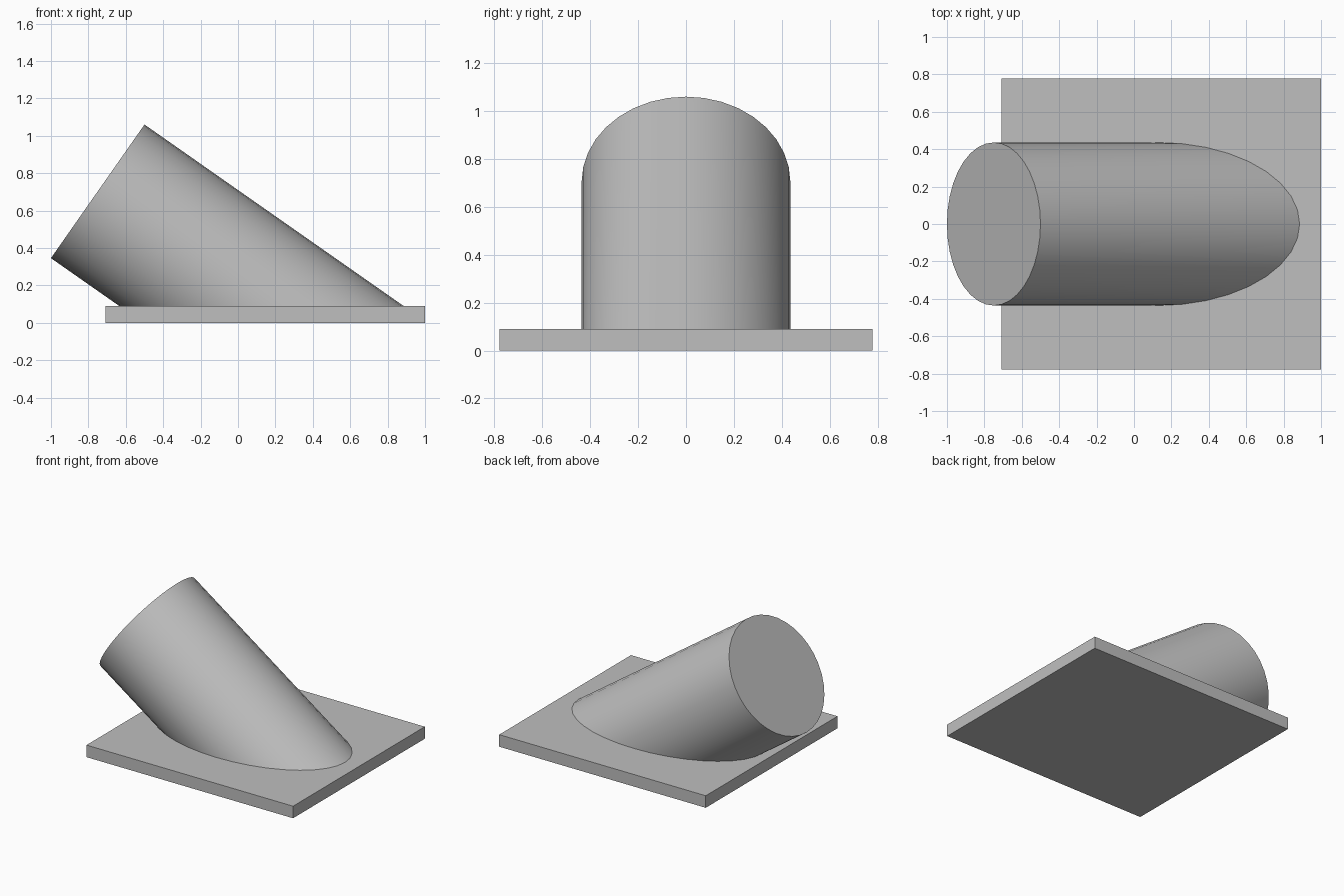
import bpy, bmesh, math
from mathutils import Matrix, Vector

if "Cube" in bpy.data.objects:
    bpy.data.objects.remove(bpy.data.objects["Cube"], do_unlink=True)

PLATE_TOP = 0.09
TILT = math.radians(35)      # slope of the tube below horizontal
RADIUS = 0.436
LENGTH = 2.6

grey = bpy.data.materials.new("plain grey")
grey.use_nodes = True
colour = (0.52, 0.52, 0.52, 1)
grey.diffuse_color = colour
grey.node_tree.nodes["Principled BSDF"].inputs["Base Color"].default_value = colour


def add_object(name, bm):
    bmesh.ops.recalc_face_normals(bm, faces=bm.faces)
    mesh = bpy.data.meshes.new(name)
    bm.to_mesh(mesh)
    bm.free()
    mesh.materials.append(grey)
    obj = bpy.data.objects.new(name, mesh)
    bpy.context.collection.objects.link(obj)
    return obj


# Flat base plate
bm = bmesh.new()
bmesh.ops.create_cube(bm, size=1, matrix=Matrix.Translation((0.146, 0, PLATE_TOP / 2))
                      @ Matrix.Diagonal((1.708, 1.556, PLATE_TOP, 1)))
add_object("base_plate", bm)

# Slanted cylinder, its lower end trimmed level just inside the plate
axis = Vector((math.cos(TILT), 0, -math.sin(TILT)))
end_centre = Vector((-0.75, 0, 0.703))
bm = bmesh.new()
bmesh.ops.create_cone(bm, cap_ends=True, segments=36, radius1=RADIUS, radius2=RADIUS,
                      depth=LENGTH,
                      matrix=Matrix.Translation(end_centre + axis * LENGTH / 2)
                      @ Matrix.Rotation(math.pi / 2 + TILT, 4, 'Y'))
cut = bmesh.ops.bisect_plane(bm, geom=bm.verts[:] + bm.edges[:] + bm.faces[:],
                             plane_co=(0, 0, PLATE_TOP - 0.02), plane_no=(0, 0, 1),
                             clear_inner=True)
rim = [e for e in cut["geom_cut"] if isinstance(e, bmesh.types.BMEdge)]
bmesh.ops.contextual_create(bm, geom=rim)
tube = add_object("slanted_cylinder", bm)

# Smooth wall with crisp end rims
bpy.ops.object.select_all(action='DESELECT')
tube.select_set(True)
bpy.context.view_layer.objects.active = tube
bpy.ops.object.shade_smooth_by_angle(angle=math.radians(30))
